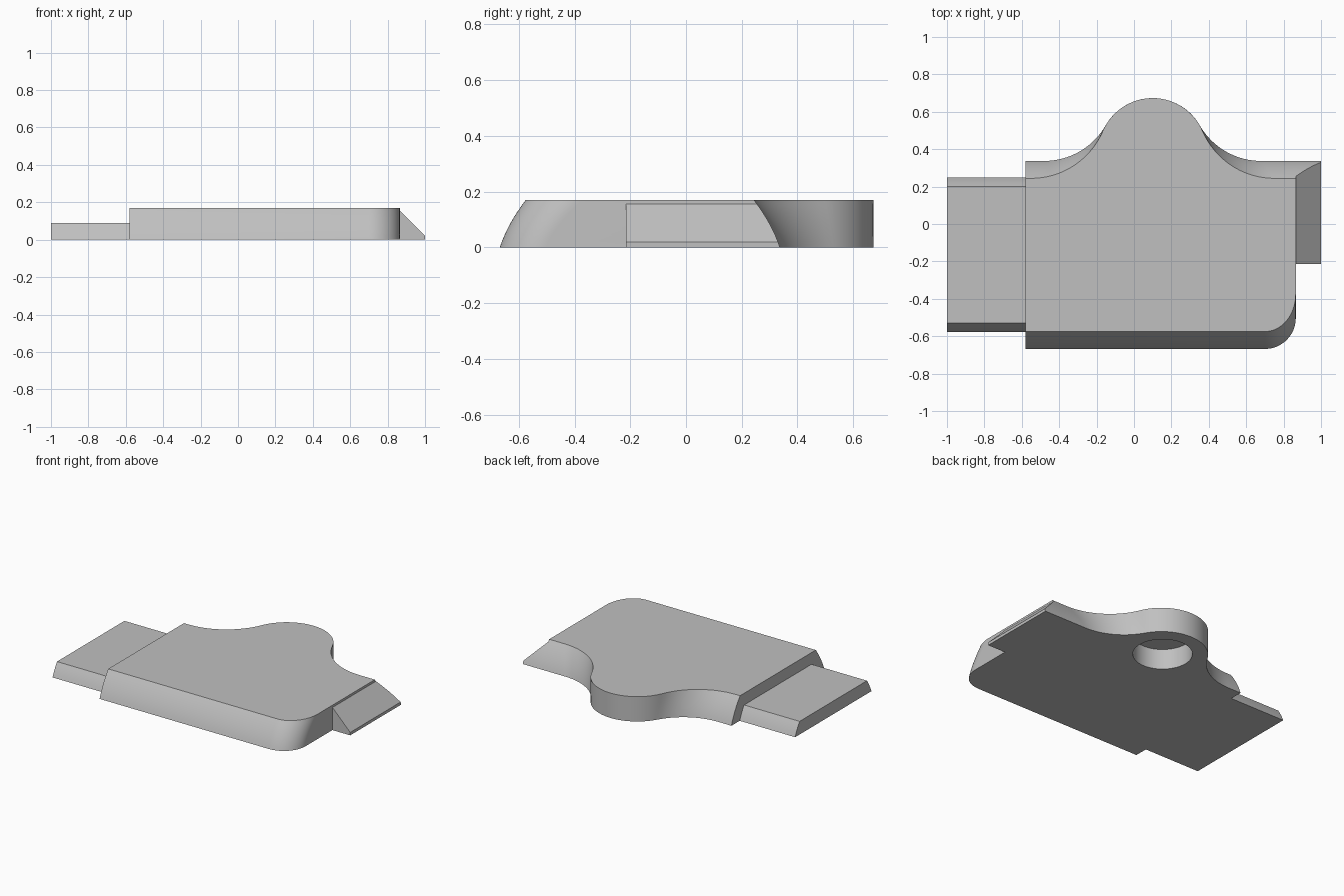
import bpy, bmesh
from math import cos, sin, pi, atan2, hypot, radians

if "Cube" in bpy.data.objects:
    bpy.data.objects.remove(bpy.data.objects["Cube"], do_unlink=True)

grey = bpy.data.materials.new("light grey")
grey.use_nodes = True
colour = (0.53, 0.53, 0.53, 1)
grey.diffuse_color = colour
grey.node_tree.nodes["Principled BSDF"].inputs["Base Color"].default_value = colour

HEIGHT, LEAN = 0.17, 0.093
LEFT, RIGHT, FRONT, BACK = -0.58, 0.865, -0.668, 0.337
BUMP_X, BUMP_Y, BUMP_R = 0.1, 0.383, 0.29


def lean(z):
    """Inward offset of the bowed front and back walls at a height."""
    t = z / HEIGHT
    return LEAN * (0.6 * t + 0.4 * t * t)


def arc(cx, cy, rx, ry, a, b, n):
    steps = [a + (b - a) * i / n for i in range(n + 1)]
    return [(cx + rx * cos(s), cy + ry * sin(s)) for s in steps]


def loft(name, levels, ring):
    """Stack counter-clockwise outlines at the levels and cap both ends."""
    bm = bmesh.new()
    rings = [[bm.verts.new((x, y, z)) for x, y in ring(z)] for z in levels]
    for low, high in zip(rings, rings[1:]):
        for i in range(len(low)):
            j = (i + 1) % len(low)
            bm.faces.new((low[i], low[j], high[j], high[i]))
    bm.faces.new(rings[0][::-1])
    bm.faces.new(rings[-1])
    mesh = bpy.data.meshes.new(name)
    bm.to_mesh(mesh)
    bm.free()
    mesh.materials.append(grey)
    obj = bpy.data.objects.new(name, mesh)
    bpy.context.collection.objects.link(obj)
    return obj


def activate(obj):
    bpy.ops.object.select_all(action="DESELECT")
    obj.select_set(True)
    bpy.context.view_layer.objects.active = obj


def body_ring(z):
    d = lean(z)
    front, back = FRONT + d, BACK - d
    # Rounded front corner
    rx, ry = 0.165, 0.165 + 0.4 * d
    pts = [(LEFT, front)] + arc(RIGHT - rx, front + ry, rx, ry, -pi / 2, 0, 16)
    pts.append((RIGHT, back))
    # Fillets tangent to the straight back edge and the round bump
    half = 0.58 + 0.75 * d
    drop = BUMP_Y - back
    r = (half ** 2 + drop ** 2 - BUMP_R ** 2) / (2 * (BUMP_R + drop))
    a = atan2(r - drop, half)
    pts += arc(BUMP_X + half, back + r, r, r, -pi / 2, -pi + a, 16)
    pts += arc(BUMP_X, BUMP_Y, BUMP_R, BUMP_R, a, pi - a, 32)[1:-1]
    pts += arc(BUMP_X - half, back + r, r, r, -a, -pi / 2, 16)
    pts.append((LEFT, back))
    return pts


def tongue_ring(z):
    d = lean(z) * 1.2
    return [(-1, -0.577 + d), (LEFT, -0.577 + d), (LEFT, 0.248 - d), (-1, 0.248 - d)]


def wedge_ring(z):
    tip = 1 - max(0, z - 0.02) * (1 - RIGHT - 0.001) / 0.135
    back = BACK - lean(z)
    return [(RIGHT, -0.215), (tip, -0.215), (tip, back), (RIGHT, back)]


# Main plate
body = loft("body", [HEIGHT * i / 8 for i in range(9)], body_ring)

# Blind round socket in the underside of the bump
cutter = loft("socket_cutter", [-0.1, 0.14],
              lambda z: arc(BUMP_X, 0.395, 0.185, 0.185, 0, 2 * pi, 48)[:-1])
cutter.hide_render = True
activate(body)
cut = body.modifiers.new("socket", "BOOLEAN")
cut.operation, cut.solver, cut.object = "DIFFERENCE", "EXACT", cutter
bpy.ops.object.modifier_apply(modifier=cut.name)
bpy.data.objects.remove(cutter, do_unlink=True)

# Thin end tongue and sloped end wedge
tongue = loft("end_tongue", [0.09 * i / 4 for i in range(5)], tongue_ring)
wedge = loft("end_wedge", [0, 0.02] + [0.02 + 0.135 * i / 6 for i in range(1, 7)], wedge_ring)

for part in (body, tongue, wedge):
    activate(part)
    bpy.ops.object.shade_smooth_by_angle(angle=radians(30))
